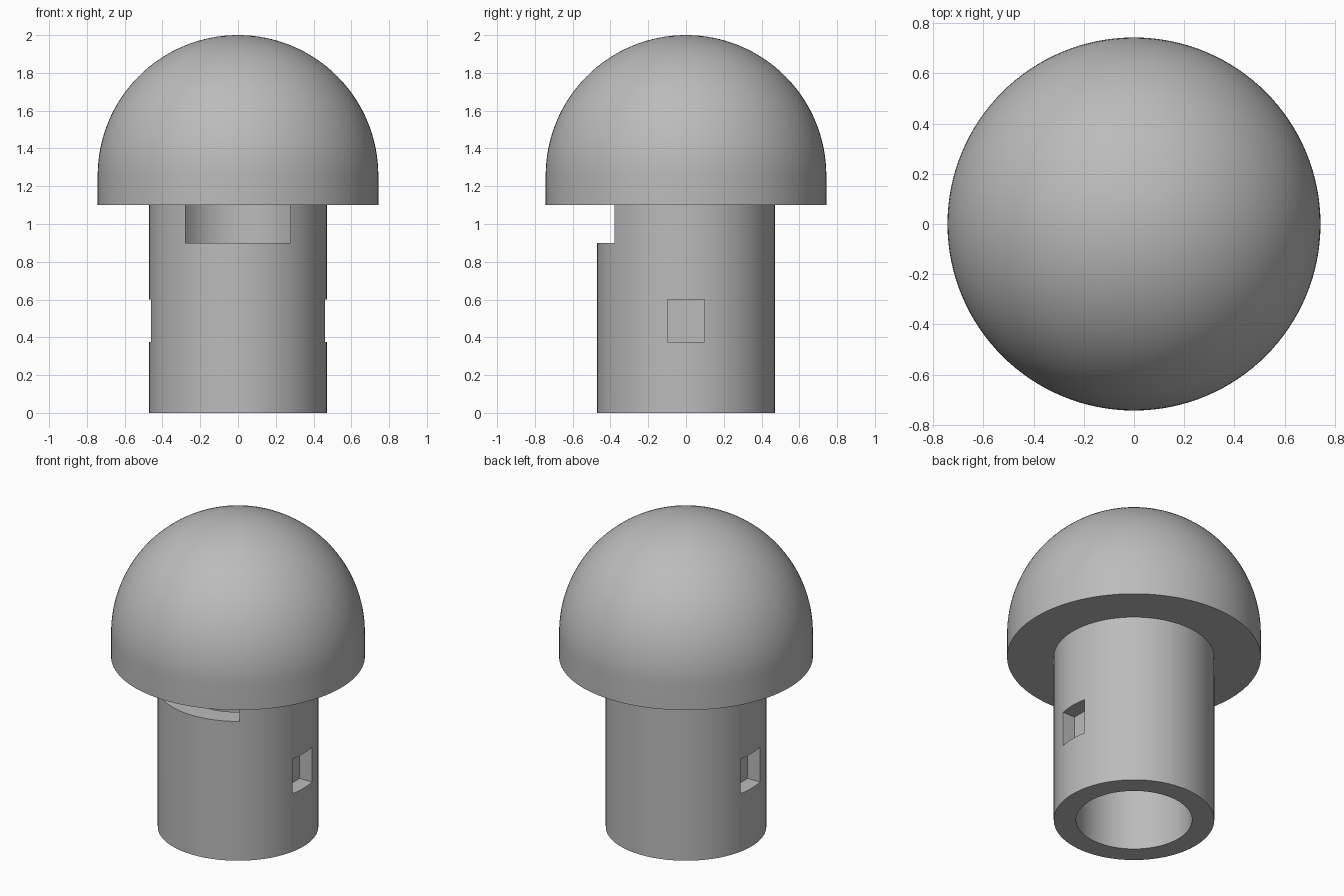
import bpy, bmesh, math

if "Cube" in bpy.data.objects:
    bpy.data.objects.remove(bpy.data.objects["Cube"])

SEGMENTS = 128

grey = bpy.data.materials.new("grey")
grey.diffuse_color = (0.50, 0.50, 0.50, 1)
grey.use_nodes = True
grey.node_tree.nodes["Principled BSDF"].inputs["Base Color"].default_value = grey.diffuse_color


def lathe(name, profile, closed=False):
    """Spin an (r, z) profile around the z axis."""
    bm = bmesh.new()
    verts = [bm.verts.new((r, 0, z)) for r, z in profile]
    pairs = list(zip(verts, verts[1:]))
    if closed:
        pairs.append((verts[-1], verts[0]))
    edges = [bm.edges.new(p) for p in pairs]
    bmesh.ops.spin(bm, geom=verts + edges, cent=(0, 0, 0), axis=(0, 0, 1),
                   angle=2 * math.pi, steps=SEGMENTS, use_merge=True)
    bmesh.ops.remove_doubles(bm, verts=bm.verts, dist=1e-5)
    bmesh.ops.recalc_face_normals(bm, faces=bm.faces)
    mesh = bpy.data.meshes.new(name)
    bm.to_mesh(mesh)
    bm.free()
    obj = bpy.data.objects.new(name, mesh)
    bpy.context.collection.objects.link(obj)
    mesh.materials.append(grey)
    return obj


def cut_box(target, low, high):
    """Cut an axis-aligned box out of the target."""
    centre = [(a + b) / 2 for a, b in zip(low, high)]
    bpy.ops.mesh.primitive_cube_add(size=1, location=centre)
    cutter = bpy.context.object
    cutter.name = "cutter"
    cutter.hide_render = True
    cutter.scale = [b - a for a, b in zip(low, high)]
    cutter.data.materials.append(grey)
    bpy.context.view_layer.update()
    mod = target.modifiers.new("cut", "BOOLEAN")
    mod.operation = "DIFFERENCE"
    mod.solver = "EXACT"
    mod.object = cutter
    bpy.context.view_layer.objects.active = target
    bpy.ops.object.modifier_apply(modifier=mod.name)
    bpy.data.objects.remove(cutter)


def smooth(obj):
    bpy.ops.object.select_all(action="DESELECT")
    obj.select_set(True)
    bpy.context.view_layer.objects.active = obj
    bpy.ops.object.shade_smooth_by_angle(angle=math.radians(30))


# Domed cap: flat underside, short straight rim, hemisphere
R, RIM_Z, BASE_Z = 0.743, 1.257, 1.10
dome = [(R * math.cos(a), RIM_Z + R * math.sin(a))
        for a in (math.pi / 2 * i / 32 for i in range(33))]
cap = lathe("cap", [(0, BASE_Z), (R, BASE_Z)] + dome)

# Hollow stem
stem = lathe("stem", [(0.34, 0), (0.47, 0), (0.47, BASE_Z), (0.34, BASE_Z)],
             closed=True)

# Front window through the wall under the cap
cut_box(stem, (-0.277, -0.6, 0.90), (0.277, -0.1, 1.2))

# Blind square pockets on both sides
for side in (-1, 1):
    xs = sorted((side * 0.372, side * 0.6))
    cut_box(stem, (xs[0], -0.098, 0.375), (xs[1], 0.098, 0.60))

for part in (cap, stem):
    smooth(part)
